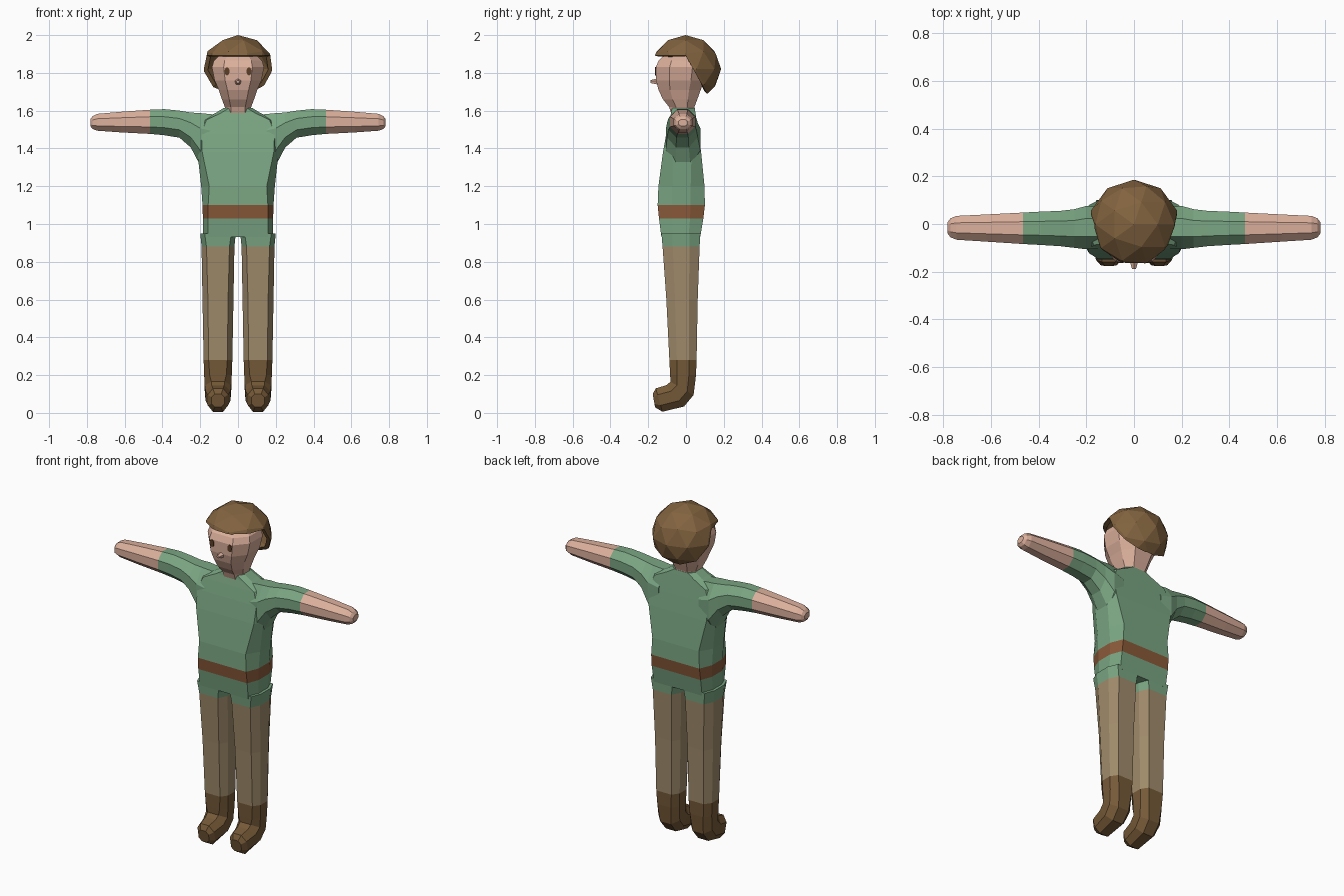
import bpy, bmesh, math
from mathutils import Vector

if "Cube" in bpy.data.objects:
    bpy.data.objects.remove(bpy.data.objects["Cube"])


def mat(name, r, g, b):
    m = bpy.data.materials.new(name)
    lin = [((c / 255 + 0.055) / 1.055) ** 2.4 for c in (r, g, b)]
    m.diffuse_color = (*lin, 1)
    m.use_nodes = True
    m.node_tree.nodes["Principled BSDF"].inputs["Base Color"].default_value = m.diffuse_color
    return m


GREEN = mat("tunic green", 122, 165, 130)
SKIN = mat("skin", 220, 176, 156)
TAN = mat("trouser tan", 160, 139, 107)
BOOT = mat("boot brown", 118, 90, 56)
BELT = mat("belt brown", 138, 90, 58)
HAIR = mat("hair brown", 130, 99, 63)
EYE = mat("eye brown", 92, 62, 38)


def finish(name, bm, mats, rule=None):
    """Turn a bmesh into an object; rule(face centre) picks the material."""
    bmesh.ops.recalc_face_normals(bm, faces=bm.faces)
    if rule:
        for f in bm.faces:
            f.material_index = rule(f.calc_center_median())
    me = bpy.data.meshes.new(name)
    bm.to_mesh(me)
    bm.free()
    for m in mats:
        me.materials.append(m)
    ob = bpy.data.objects.new(name, me)
    bpy.context.collection.objects.link(ob)
    return ob


def ring(bm, c, u, v, fu, fv):
    """Bevelled-rectangle ring of 8 points; fu, fv = flat share of each side."""
    pts = [(fu, -1), (1, -fv), (1, fv), (fu, 1),
           (-fu, 1), (-1, fv), (-1, -fv), (-fu, -1)]
    return [bm.verts.new(c + u * a + v * b) for a, b in pts]


def loft(bm, rings):
    for a, b in zip(rings, rings[1:]):
        for i in range(8):
            j = (i + 1) % 8
            bm.faces.new((a[i], a[j], b[j], b[i]))
    bm.faces.new(rings[0])
    bm.faces.new(rings[-1])


def upright(name, sections, mats, rule=None, xc=0.0):
    """sections: front y, front z, back y, back z, half width, fu, fv."""
    bm = bmesh.new()
    rings = []
    for fy, fz, by, bz, w, fu, fv in sections:
        c = Vector((xc, (fy + by) / 2, (fz + bz) / 2))
        v = Vector((0, (by - fy) / 2, (bz - fz) / 2))
        rings.append(ring(bm, c, Vector((w, 0, 0)), v, fu, fv))
    loft(bm, rings)
    return finish(name, bm, mats, rule)


def level(z, fy, by, w, fu=0.55, fv=0.45):
    return (fy, z, by, z, w, fu, fv)


# tunic body with the belt as a coloured band
upright("tunic_body", [
    level(0.93, -0.130, 0.075, 0.184, 0.86, 0.4),
    level(1.03, -0.143, 0.092, 0.186, 0.86, 0.4),
    level(1.10, -0.150, 0.100, 0.188, 0.84, 0.4),
    level(1.20, -0.146, 0.098, 0.195, 0.78, 0.4),
    level(1.38, -0.122, 0.080, 0.215, 0.88, 0.5),
    level(1.48, -0.104, 0.066, 0.220, 0.88, 0.5),
    level(1.55, -0.088, 0.056, 0.190, 0.88, 0.5),
    level(1.59, -0.078, 0.050, 0.115, 0.75, 0.5),
    level(1.615, -0.074, 0.046, 0.075, 0.6, 0.5),
], [GREEN, BELT], lambda c: 1 if 1.03 < c.z < 1.10 else 0)

# head and neck
upright("head", [
    level(1.56, -0.070, 0.040, 0.062),
    level(1.62, -0.090, 0.045, 0.070),
    level(1.66, -0.122, 0.060, 0.085),
    level(1.71, -0.146, 0.078, 0.102),
    level(1.76, -0.158, 0.096, 0.124),
    level(1.83, -0.160, 0.108, 0.138),
    level(1.865, -0.145, 0.104, 0.128),
    level(1.895, -0.115, 0.080, 0.095),
], [SKIN])

# nose
bm = bmesh.new()
base = [bm.verts.new((0.02 * math.sin(a), -0.15, 1.753 + 0.018 * math.cos(a)))
        for a in [math.tau * i / 5 for i in range(5)]]
tip = [bm.verts.new((v.co.x * 0.45, -0.189, 1.753 + (v.co.z - 1.753) * 0.45)) for v in base]
for i in range(5):
    j = (i + 1) % 5
    bm.faces.new((base[i], base[j], tip[j], tip[i]))
bm.faces.new(tip)
finish("nose", bm, [SKIN])

for s, side in ((1, "left"), (-1, "right")):
    # leg with sleeve of tunic, trouser and boot
    upright("leg_" + side, [
        (-0.176, 0.100, -0.164, 0.030, 0.034, 0.5, 0.5),
        (-0.160, 0.130, -0.125, 0.006, 0.054, 0.5, 0.45),
        (-0.105, 0.146, -0.010, 0.034, 0.066, 0.5, 0.45),
        (-0.082, 0.165, 0.040, 0.095, 0.070, 0.5, 0.45),
        level(0.20, -0.084, 0.053, 0.073, 0.6),
        level(0.28, -0.088, 0.056, 0.076, 0.65),
        level(0.60, -0.104, 0.062, 0.082, 0.65),
        level(0.88, -0.124, 0.072, 0.087, 0.7),
        level(0.95, -0.130, 0.076, 0.094, 0.75),
    ], [BOOT, TAN, GREEN],
        lambda c: 0 if c.z < 0.28 else 1 if c.z < 0.88 else 2, xc=s * 0.0 + s * (0.106))

    # arm: x, bottom z, top z, front y, back y
    bm = bmesh.new()
    rings = []
    for x, z0, z1, y0, y1 in [
            (0.13, 1.27, 1.580, -0.100, 0.070), (0.20, 1.31, 1.587, -0.106, 0.076),
            (0.25, 1.405, 1.590, -0.100, 0.062), (0.31, 1.457, 1.600, -0.093, 0.055),
            (0.39, 1.470, 1.608, -0.088, 0.052), (0.465, 1.477, 1.605, -0.084, 0.048),
            (0.62, 1.485, 1.594, -0.074, 0.040), (0.745, 1.494, 1.583, -0.066, 0.034),
            (0.77, 1.503, 1.570, -0.056, 0.024), (0.782, 1.518, 1.554, -0.040, 0.008)]:
        c = Vector((s * x, (y0 + y1) / 2, (z0 + z1) / 2))
        rings.append(ring(bm, c, Vector((0, (y1 - y0) / 2, 0)),
                          Vector((0, 0, (z1 - z0) / 2)), 0.42, 0.42))
    loft(bm, rings)
    finish("arm_" + side, bm, [GREEN, SKIN], lambda c: 1 if abs(c.x) > 0.465 else 0)

    # eye plate
    bm = bmesh.new()
    outline = [(s * 0.058 + 0.014 * math.cos(math.tau * i / 8), -0.1635,
                1.808 + 0.022 * math.sin(math.tau * i / 8)) for i in range(8)]
    face = bm.faces.new([bm.verts.new(p) for p in outline])
    out = bmesh.ops.extrude_face_region(bm, geom=[face])
    for v in out["geom"]:
        if isinstance(v, bmesh.types.BMVert):
            v.co.y += 0.008
    finish("eye_" + side, bm, [EYE])

# hair: faceted shell, cut away over the face and below the nape
bm = bmesh.new()
bmesh.ops.create_icosphere(bm, subdivisions=2, radius=1)
for v in bm.verts:
    v.co = Vector((v.co.x * 0.190, v.co.y * 0.188 - 0.002, v.co.z * 0.18 + 1.82))
brim = (Vector((0, 0, 1.892)), Vector((0, 0, 1)))
slope = (Vector((0, 0, 1.89)), Vector((0, 0.20, 0.11)))
nape = (Vector((0, 0, 1.69)), Vector((0, 0, 1)))
for co, no in (brim, slope, nape):
    bmesh.ops.bisect_plane(bm, geom=bm.verts[:] + bm.edges[:] + bm.faces[:],
                           plane_co=co, plane_no=no)


def below(f, plane):
    return (f.calc_center_median() - plane[0]).dot(plane[1]) < 0


gone = [f for f in bm.faces if below(f, nape) or (below(f, brim) and below(f, slope))]
bmesh.ops.delete(bm, geom=gone, context='FACES')
hair = finish("hair", bm, [HAIR])
shell = hair.modifiers.new("thickness", 'SOLIDIFY')
shell.thickness = 0.022
shell.offset = -1
